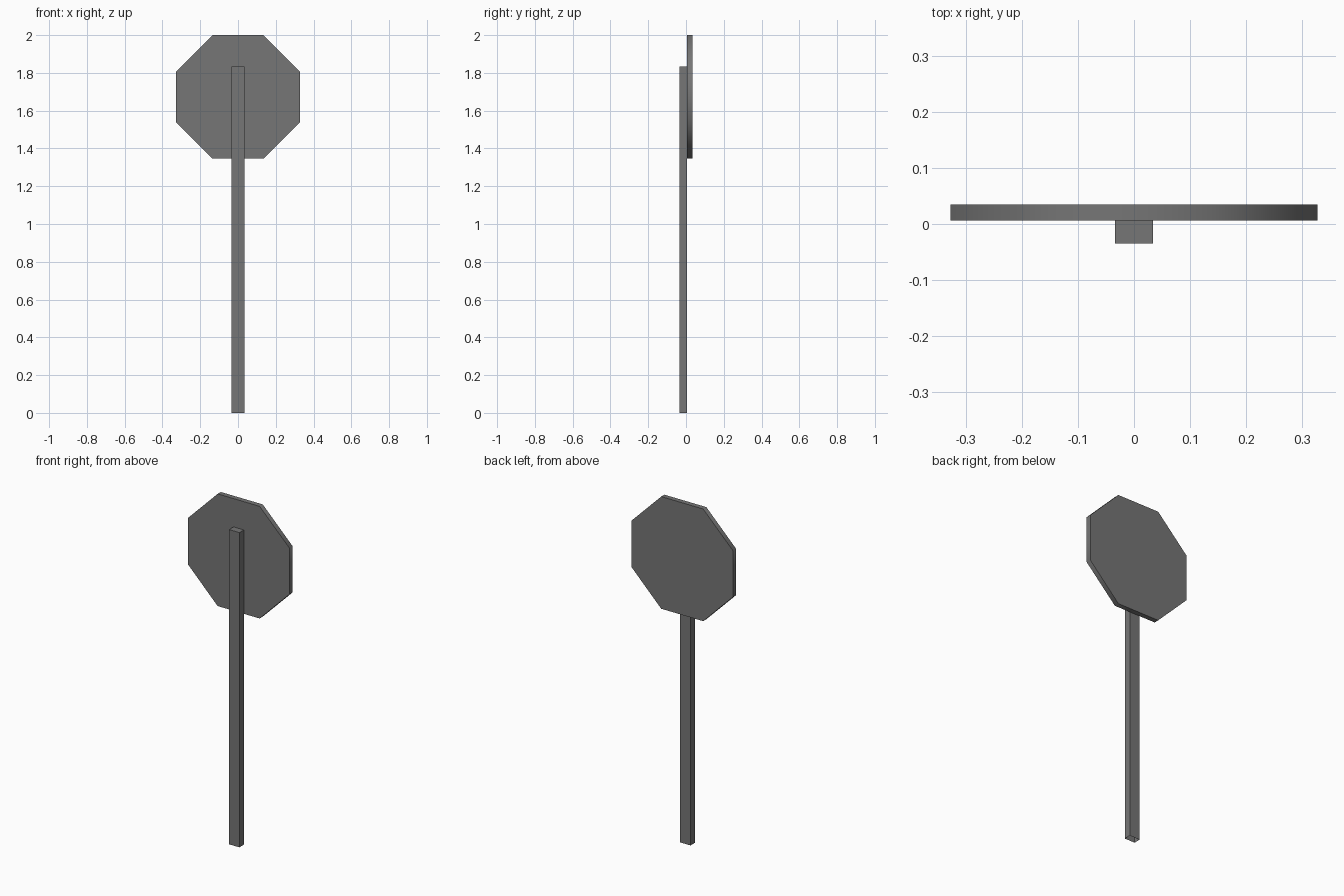
import bpy
import bmesh
from math import radians, cos, sin, pi

if "Cube" in bpy.data.objects:
    bpy.data.objects.remove(bpy.data.objects["Cube"])

# Dark grey paint shared by both parts
paint = bpy.data.materials.new("dark_grey")
paint.diffuse_color = (0.18, 0.18, 0.18, 1)
paint.use_nodes = True
paint.node_tree.nodes["Principled BSDF"].inputs["Base Color"].default_value = paint.diffuse_color

# Square-cut post standing on the ground, open at its foot
x_half, y0, y1, post_h = 0.0335, -0.035, 0.006, 1.835
bpy.ops.mesh.primitive_cube_add(size=1, location=(0, (y0 + y1) / 2, post_h / 2))
post = bpy.context.object
post.name = "post"
post.scale = (2 * x_half, y1 - y0, post_h)
bpy.ops.object.transform_apply(location=False, rotation=False, scale=True)
bm = bmesh.new()
bm.from_mesh(post.data)
bmesh.ops.delete(bm, geom=[f for f in bm.faces if f.normal.z < -0.9], context='FACES')
bm.to_mesh(post.data)
bm.free()
post.data.materials.append(paint)

# Octagonal plate with flat top, fixed to the back of the post
apothem, back = 0.327, 0.035
bpy.ops.mesh.primitive_cylinder_add(
    vertices=8, radius=apothem / cos(pi / 8), depth=back - y1)
plate = bpy.context.object
plate.name = "sign_plate"
# turn half a segment so the sides face the axes, then stand it upright
c, s = cos(pi / 8), sin(pi / 8)
for v in plate.data.vertices:
    x, y = v.co.x, v.co.y
    v.co.x, v.co.y = x * c - y * s, x * s + y * c
plate.rotation_euler = (radians(90), 0, 0)
plate.location = (0, (y1 + back) / 2, 2 - apothem)
bpy.ops.object.transform_apply(location=False, rotation=True, scale=True)
plate.data.materials.append(paint)

# Rim is softly shaded around the octagon, faces stay crisp
bpy.ops.object.shade_smooth_by_angle(angle=radians(50))
